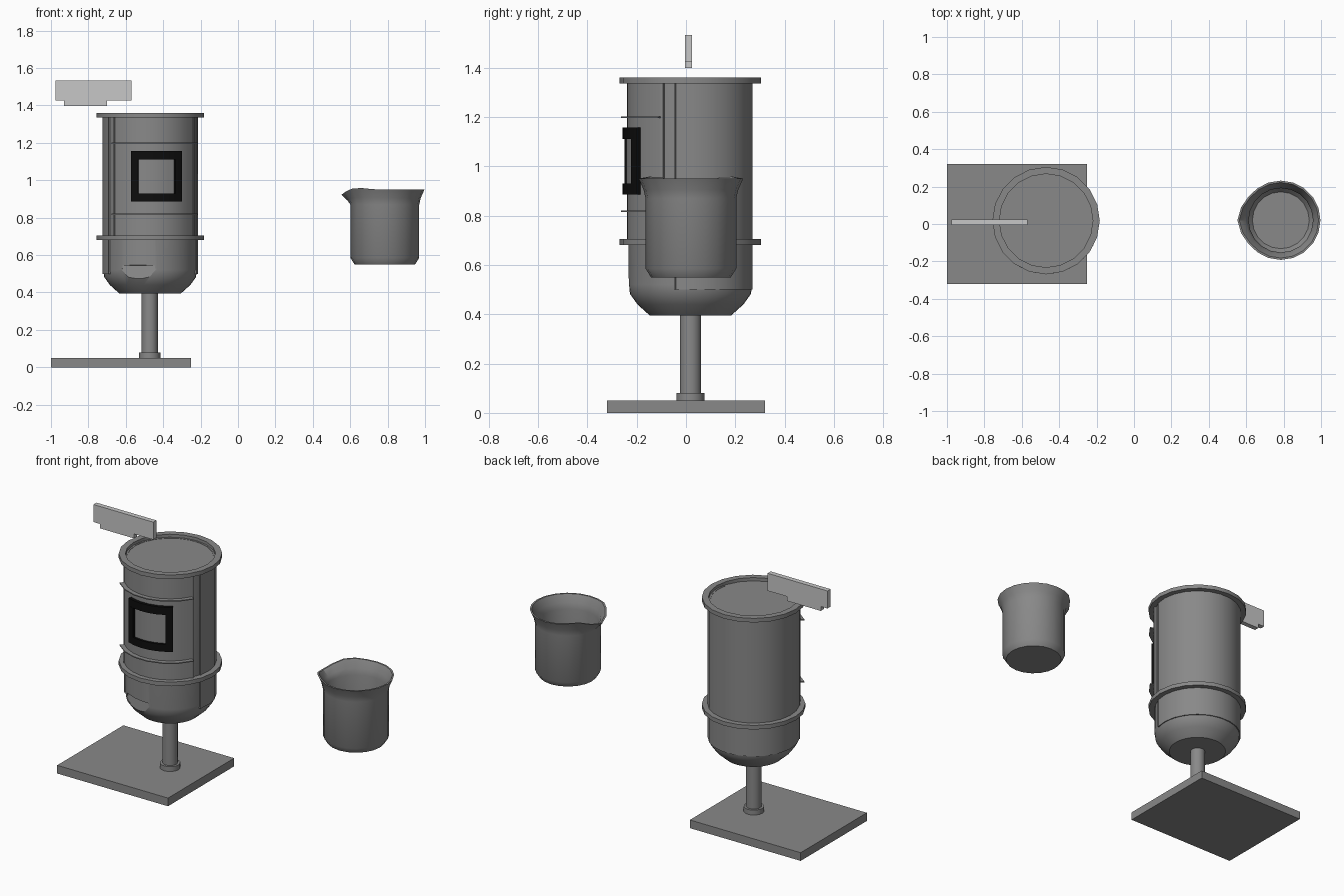
import bpy, bmesh, math
from mathutils import Vector, Matrix

if "Cube" in bpy.data.objects:
    bpy.data.objects.remove(bpy.data.objects["Cube"], do_unlink=True)


def material(name, v):
    m = bpy.data.materials.new(name)
    m.use_nodes = True
    m.diffuse_color = (v, v, v, 1)
    m.node_tree.nodes["Principled BSDF"].inputs["Base Color"].default_value = (v, v, v, 1)
    return m


GREY = material("mid grey", 0.25)
BLACK = material("black", 0.004)
PALE = material("pale grey", 0.57)
DRUM = Vector((-0.47, 0.018, 0))      # drum axis
CUP = Vector((0.785, 0.02, 0))        # beaker axis
FACE = math.radians(-82)              # direction the door looks


def finish(name, bm, mat, smooth=True):
    bmesh.ops.recalc_face_normals(bm, faces=bm.faces)
    me = bpy.data.meshes.new(name)
    bm.to_mesh(me)
    bm.free()
    ob = bpy.data.objects.new(name, me)
    bpy.context.collection.objects.link(ob)
    me.materials.append(mat)
    if smooth:
        bpy.ops.object.select_all(action='DESELECT')
        ob.select_set(True)
        bpy.context.view_layer.objects.active = ob
        bpy.ops.object.shade_smooth_by_angle(angle=math.radians(32))
    return ob


def box(name, x, y, z, mat=GREY):
    bm = bmesh.new()
    bmesh.ops.create_cube(bm, size=1)
    for v in bm.verts:
        v.co = [(lo + hi) / 2 + c * (hi - lo) for c, (lo, hi) in zip(v.co, (x, y, z))]
    return finish(name, bm, mat, False)


def lathe(name, centre, profile, n=20, closed=False, warp=None):
    """Turn a list of (radius, height) points; open profiles get end caps."""
    bm = bmesh.new()
    rings = []
    for r, z in profile:
        ring = []
        for i in range(n):
            a = math.tau * i / n
            rr, zz = warp(r, z, a) if warp else (r, z)
            ring.append(bm.verts.new(centre + Vector((rr * math.cos(a), rr * math.sin(a), zz))))
        rings.append(ring)
    pairs = list(zip(rings, rings[1:])) + ([(rings[-1], rings[0])] if closed else [])
    for lo, hi in pairs:
        for i in range(n):
            j = (i + 1) % n
            bm.faces.new((lo[i], lo[j], hi[j], hi[i]))
    if not closed:
        bm.faces.new(rings[0])
        bm.faces.new(rings[-1])
    return finish(name, bm, GREY)


def arc(name, r, z, span, n, mat=GREY):
    """Curved slab on the drum; span is in degrees from the door direction."""
    bm = bmesh.new()
    cuts = []
    for i in range(n + 1):
        a = FACE + math.radians(span[0] + (span[1] - span[0]) * i / n)
        d = Vector((math.cos(a), math.sin(a), 0))
        cuts.append([bm.verts.new(DRUM + d * r[p] + Vector((0, 0, z[q])))
                     for p, q in ((0, 0), (1, 0), (1, 1), (0, 1))])
    for s, t in zip(cuts, cuts[1:]):
        for k in range(4):
            m = (k + 1) % 4
            bm.faces.new((s[k], s[m], t[m], t[k]))
    bm.faces.new(cuts[0])
    bm.faces.new(cuts[-1])
    return finish(name, bm, mat)


# Stand
box("base_plate", (-1, -0.25), (-0.32, 0.32), (0, 0.05))
POST = Vector((-0.472, 0.018, 0))
lathe("post", POST, [(0.043, 0.04), (0.043, 0.41)], 16)
lathe("post_collar", POST, [(0.057, 0.05), (0.057, 0.08)], 16)

# Drum with rounded bottom
drum = lathe("drum", DRUM, [(0.165, 0.395), (0.215, 0.44), (0.245, 0.482),
                            (0.251, 0.52), (0.251, 1.34)], 40)
arc("rear_shell", (0.24, 0.255), (0.5, 1.342), (68, 292), 14)

# Outlet notch cut into the lower front, with a sloping floor
bm = bmesh.new()
bmesh.ops.create_cube(bm, size=1, matrix=Matrix.Diagonal((0.23, 0.1, 0.085, 1)))
bmesh.ops.bevel(bm, geom=[e for e in bm.edges if abs(e.verts[0].co.y - e.verts[1].co.y) > 0.05],
                offset=0.025, segments=3, affect='EDGES')
turn = math.radians(-105)
place = (Matrix.Translation(DRUM + Vector((0.285 * math.cos(turn), 0.285 * math.sin(turn), 0.508)))
         @ Matrix.Rotation(turn + math.pi / 2, 4, 'Z') @ Matrix.Rotation(math.radians(-8), 4, 'X'))
bmesh.ops.transform(bm, matrix=place, verts=bm.verts)
cutter = finish("outlet_cutter", bm, GREY, False)
cutter.hide_render = True
cutter.hide_viewport = True
cutter.display_type = 'WIRE'
cut = drum.modifiers.new("outlet", 'BOOLEAN')
cut.object = cutter
cut.operation = 'DIFFERENCE'
cut.solver = 'EXACT'
# keep the cut ahead of the smoothing modifier, if there is one
drum.modifiers.move(len(drum.modifiers) - 1, 0)

# Flanges
for name, z0, z1 in (("lower_flange", 0.68, 0.705), ("top_flange", 1.335, 1.36)):
    lathe(name, DRUM, [(0.25, z0), (0.287, z0), (0.287, z1), (0.25, z1)], 20, closed=True)

# Door, its edge strips and thin hoops
arc("door", (0.24, 0.258), (0.705, 1.335), (-54.5, 54.5), 8)
for side, s in (("right", -1), ("left", 1)):
    arc(side + "_door_strip", (0.24, 0.262), (0.705, 1.335), (s * 54.5, s * 57), 1)
    arc(side + "_seam", (0.24, 0.258), (0.5, 1.335), (s * 67, s * 68.5), 1)
for name, z in (("lower_hoop", 0.818), ("upper_hoop", 1.198)):
    arc(name, (0.25, 0.285), (z - 0.003, z + 0.003), (-54.5, 54.5), 6)

# Window: pane and black frame
arc("window_pane", (0.25, 0.262), (0.92, 1.12), (-22, 22), 6)
for name, z in (("window_sill", (0.885, 0.93)), ("window_header", (1.11, 1.157))):
    arc(name, (0.25, 0.276), z, (-30, 30), 6, BLACK)
for name, span in (("right_window_jamb", (-30, -21.5)), ("left_window_jamb", (21.5, 30))):
    arc(name, (0.25, 0.276), (0.93, 1.11), span, 2, BLACK)

# Floating plate with a lower tab
box("sign_plate", (-0.975, -0.57), (-0.005, 0.025), (1.425, 1.532), PALE)
box("sign_tab", (-0.93, -0.70), (-0.005, 0.025), (1.398, 1.425), PALE)


# Beaker with flared rim and a pouring lip towards -x
def lip(r, z, a):
    flare = max(0, min(1, (z - 0.87) / 0.08))
    d = abs(a - math.pi)
    pull = math.exp(-(d / 0.42) ** 2) * flare
    swell = math.exp(-((d - 0.75) / 0.4) ** 2) * flare
    return r + 0.02 * pull, z - 0.028 * pull + 0.01 * swell


lathe("beaker", CUP, [(0.162, 0.55), (0.184, 0.585), (0.184, 0.87), (0.192, 0.905), (0.212, 0.95),
                      (0.202, 0.95), (0.18, 0.905), (0.172, 0.87), (0.172, 0.59), (0.152, 0.565)],
      20, warp=lip)
